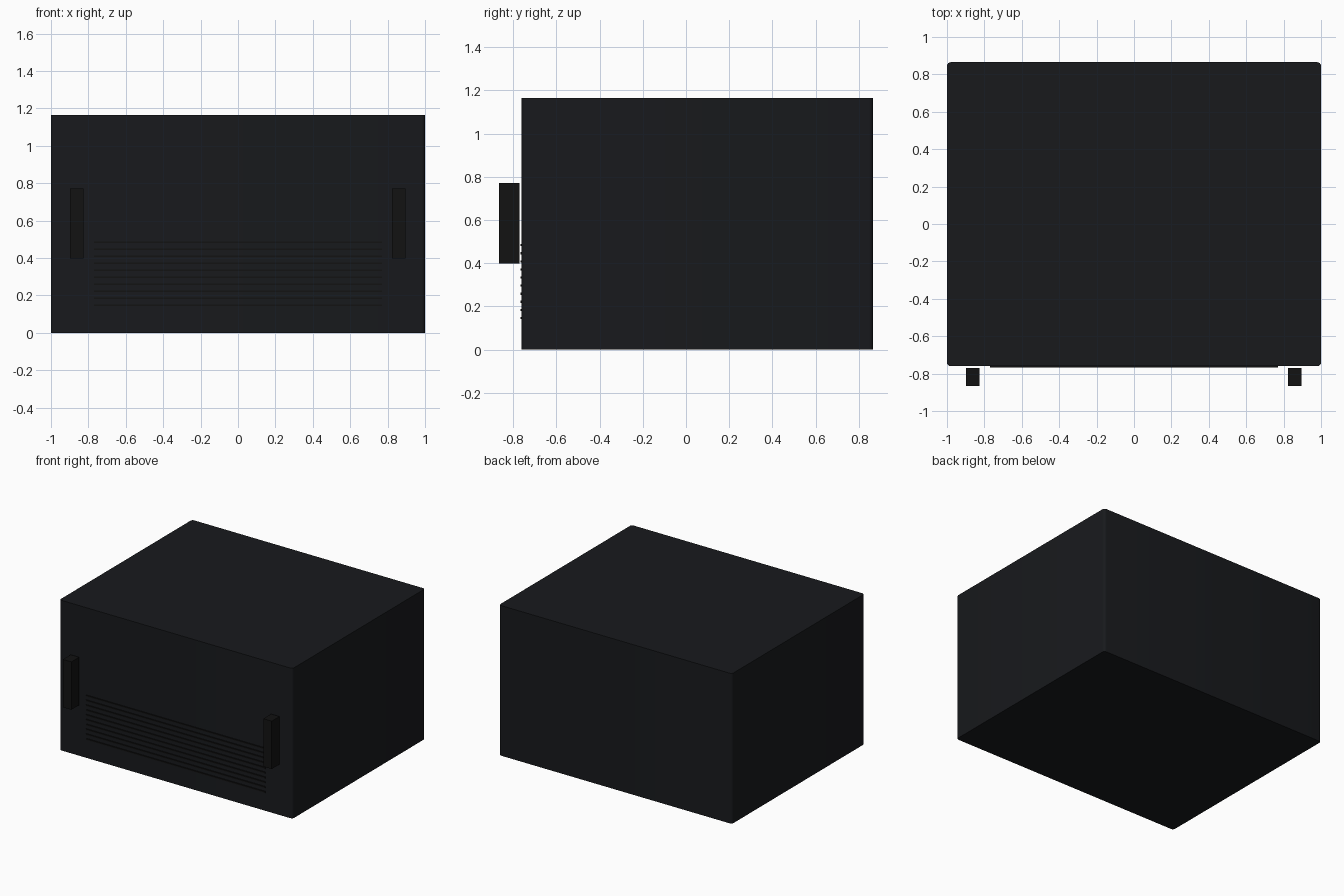
import bpy, bmesh

if "Cube" in bpy.data.objects:
    bpy.data.objects.remove(bpy.data.objects["Cube"])


def material(name, color):
    m = bpy.data.materials.new(name)
    m.diffuse_color = (*color, 1)
    m.use_nodes = True
    m.node_tree.nodes["Principled BSDF"].inputs["Base Color"].default_value = m.diffuse_color
    return m


def box(name, lo, hi, mat, corner=0.0):
    """Axis-aligned box, optionally with rounded vertical edges."""
    bm = bmesh.new()
    bmesh.ops.create_cube(bm, size=1)
    for v in bm.verts:
        v.co = [lo[i] + (v.co[i] + 0.5) * (hi[i] - lo[i]) for i in range(3)]
    if corner:
        edges = [e for e in bm.edges
                 if abs(e.verts[0].co.z - e.verts[1].co.z) > 0.01]
        bmesh.ops.bevel(bm, geom=edges, offset=corner, segments=4,
                        profile=0.5, affect='EDGES')
    mesh = bpy.data.meshes.new(name)
    bm.to_mesh(mesh)
    bm.free()
    mesh.materials.append(mat)
    obj = bpy.data.objects.new(name, mesh)
    bpy.context.collection.objects.link(obj)
    return obj


charcoal = material("charcoal", (0.009, 0.010, 0.012))
black = material("black", (0.006, 0.006, 0.006))

# Cabinet with rounded upright edges
cabinet = box("cabinet", (-1, -0.76, 0), (1, 0.865, 1.165), charcoal, 0.02)
bpy.context.view_layer.objects.active = cabinet
cabinet.select_set(True)
bpy.ops.object.shade_smooth_by_angle()

# Front handles, standing just clear of the panel
for side, x in (("left", -0.861), ("right", 0.859)):
    box(f"{side}_handle", (x - 0.036, -0.865, 0.398), (x + 0.036, -0.77, 0.77), black)

# Vent slats across the lower front
for i in range(10):
    z = 0.147 + i * 0.0374
    box(f"vent_slat_{i + 1}", (-0.77, -0.766, z - 0.005), (0.77, -0.755, z + 0.005), black)
